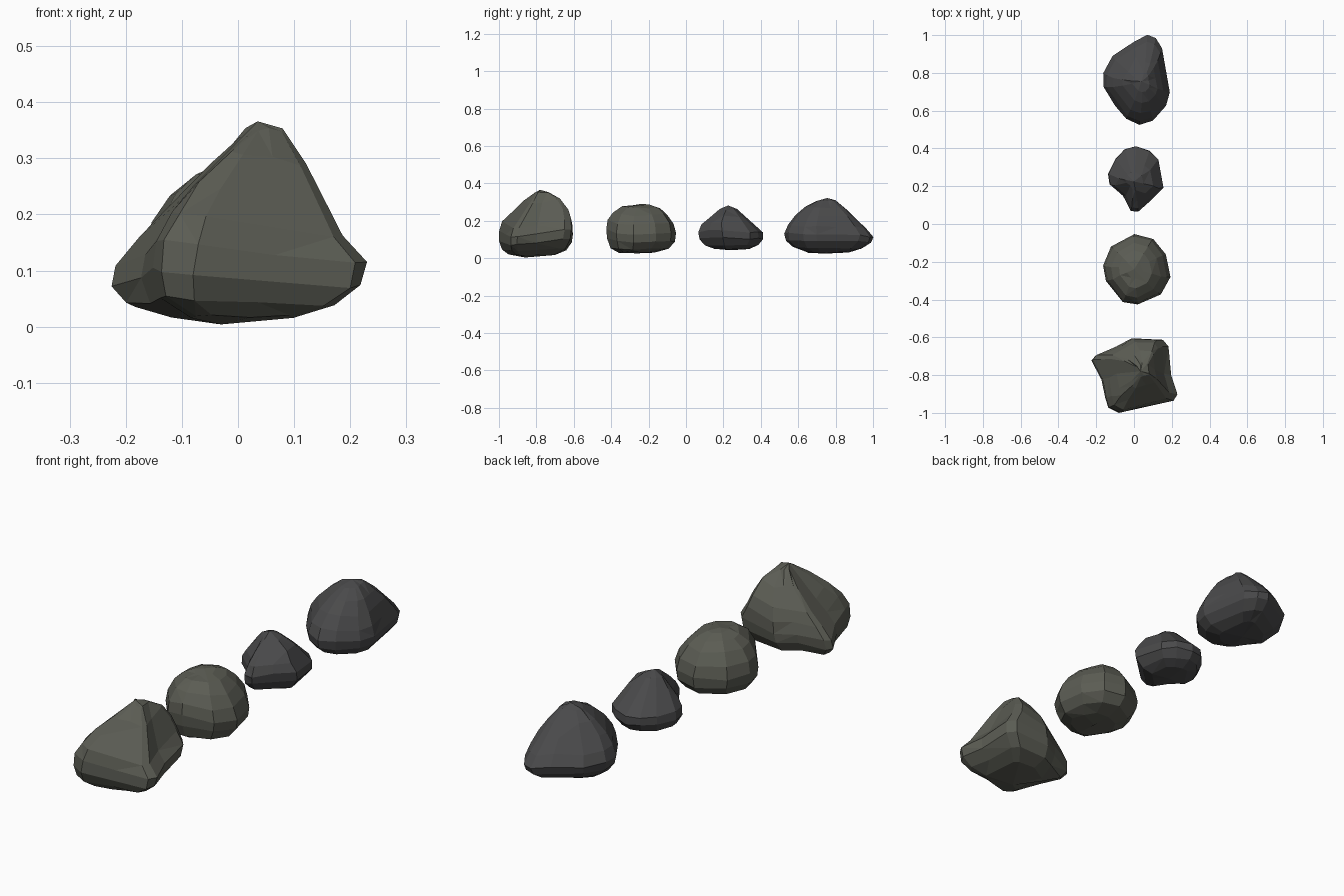
import bpy, bmesh, random

random.seed(4)


def material(name, rgb):
    m = bpy.data.materials.new(name)
    m.diffuse_color = (*rgb, 1)
    return m


moss = material("mossy_grey", (0.105, 0.108, 0.088))
slate = material("slate_grey", (0.068, 0.068, 0.070))


def rock(name, mat, outline, levels, peak, base, jitter=0.004):
    """outline: plan points (x, y, lift); levels: (z, xmin, xmax, ymin, ymax)."""
    xs, ys = [p[0] for p in outline], [p[1] for p in outline]
    bm = bmesh.new()
    rings = []
    zlo, zhi = levels[0][0], levels[-1][0]
    for z, x0, x1, y0, y1 in levels:
        t = (z - zlo) / (zhi - zlo)
        ring = []
        for x, y, lift in outline:
            u = (x - min(xs)) / (max(xs) - min(xs))
            v = (y - min(ys)) / (max(ys) - min(ys))
            j = [random.uniform(-jitter, jitter) for _ in range(3)]
            ring.append(bm.verts.new((x0 + u * (x1 - x0) + j[0] * .5,
                                      y0 + v * (y1 - y0) + j[1] * .5,
                                      z + lift * 4 * t * (1 - t) + j[2])))
        rings.append(ring)
    n = len(outline)
    for a, b in zip(rings, rings[1:]):
        for i in range(n):
            k = (i + 1) % n
            bm.faces.new((a[i], a[k], b[k], b[i]))
    top, bot = bm.verts.new(peak), bm.verts.new(base)
    for i in range(n):
        k = (i + 1) % n
        bm.faces.new((rings[-1][i], rings[-1][k], top))
        bm.faces.new((rings[0][k], rings[0][i], bot))
    bmesh.ops.triangulate(bm, faces=bm.faces[:], quad_method='SHORT_EDGE')
    bmesh.ops.recalc_face_normals(bm, faces=bm.faces[:])
    # merge nearly flat facets into larger planes
    bmesh.ops.dissolve_limit(bm, angle_limit=0.12, verts=bm.verts[:], edges=bm.edges[:])
    me = bpy.data.meshes.new(name)
    bm.to_mesh(me)
    bm.free()
    me.materials.append(mat)
    ob = bpy.data.objects.new(name, me)
    bpy.context.collection.objects.link(ob)


# four-lobed peaked rock at the front
rock("peaked_rock", moss,
     [(-.02, -.605, 0), (.15, -.612, .03), (.18, -.65, .03), (.195, -.80, 0),
      (.225, -.90, -.02), (.205, -.935, -.02), (.06, -.96, 0), (-.08, -.998, .015),
      (-.14, -.97, .025), (-.155, -.92, .025), (-.175, -.82, 0), (-.23, -.72, -.02),
      (-.21, -.695, -.02), (-.10, -.65, 0)],
     [(.018, -.12, .10, -.95, -.70), (.045, -.20, .17, -.985, -.64),
      (.085, -.225, .22, -.998, -.612), (.13, -.22, .228, -1.0, -.605),
      (.18, -.175, .185, -.985, -.608), (.235, -.125, .155, -.93, -.625),
      (.30, -.045, .12, -.87, -.67), (.35, .012, .08, -.81, -.735)],
     (.035, -.78, .366), (-.03, -.86, .004))

# rounded dome rock
rock("round_rock", moss,
     [(0, -.055, 0), (.10, -.08, 0), (.165, -.16, 0), (.19, -.28, -.01),
      (.14, -.37, 0), (.02, -.425, .02), (-.06, -.41, .01), (-.15, -.30, 0),
      (-.165, -.22, 0), (-.12, -.12, 0)],
     [(.032, -.09, .11, -.36, -.17), (.05, -.13, .155, -.405, -.095),
      (.09, -.158, .185, -.423, -.06), (.135, -.165, .192, -.427, -.055),
      (.185, -.155, .175, -.42, -.065), (.235, -.12, .14, -.39, -.10),
      (.27, -.08, .095, -.34, -.14), (.285, -.04, .05, -.29, -.19)],
     (0, -.24, .291), (.01, -.26, .026))

# small pointed rock
rock("small_rock", slate,
     [(.01, .415, 0), (.08, .39, 0), (.13, .345, 0), (.155, .20, .01),
      (.09, .135, .01), (.02, .075, 0), (-.02, .08, 0), (-.06, .155, 0),
      (-.13, .215, 0), (-.14, .27, 0), (-.10, .35, 0), (-.05, .40, 0)],
     [(.05, -.07, .08, .15, .34), (.068, -.115, .125, .10, .385),
      (.105, -.138, .155, .07, .412), (.14, -.135, .155, .065, .412),
      (.18, -.11, .13, .085, .37), (.22, -.08, .10, .13, .325),
      (.26, -.045, .05, .18, .275)],
     (0, .225, .282), (0, .24, .043))

# large wedge rock at the back, steep on its right side
rock("wedge_rock", slate,
     [(.07, 1.0, -.01), (.115, .985, -.01), (.15, .93, 0), (.165, .82, 0),
      (.19, .70, 0), (.17, .63, 0), (.10, .55, .01), (.03, .53, .01),
      (-.04, .56, .01), (-.10, .63, 0), (-.16, .73, 0), (-.16, .80, 0),
      (-.11, .89, 0), (0, .965, 0)],
     [(.032, -.08, .10, .64, .87), (.055, -.12, .15, .57, .94),
      (.09, -.155, .183, .535, .99), (.125, -.163, .19, .526, 1.0),
      (.17, -.145, .178, .545, .965), (.22, -.11, .155, .585, .915),
      (.27, -.06, .125, .64, .855), (.307, -.01, .085, .70, .80)],
     (.04, .755, .322), (.01, .75, .025))
